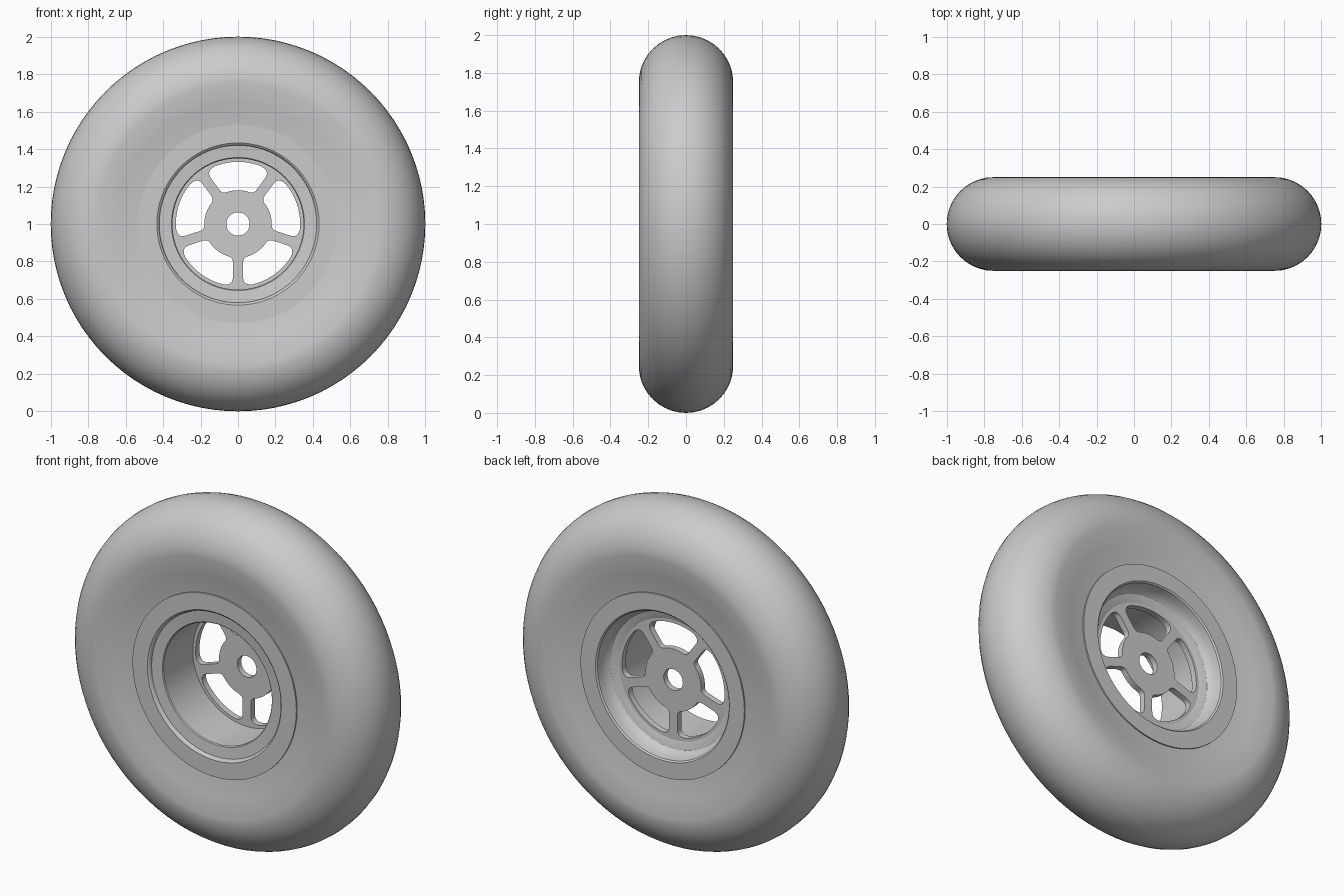
import bpy, bmesh, math

if "Cube" in bpy.data.objects:
    bpy.data.objects.remove(bpy.data.objects["Cube"])

grey = bpy.data.materials.new("grey")
grey.diffuse_color = (0.6, 0.6, 0.6, 1)
grey.use_nodes = True
grey.node_tree.nodes["Principled BSDF"].inputs["Base Color"].default_value = grey.diffuse_color


def lathe(name, profile, segments=96):
    """Revolve a closed (radius, y) profile about the wheel axle."""
    bm = bmesh.new()
    rings = []
    for i in range(segments):
        a = 2 * math.pi * i / segments
        rings.append([bm.verts.new((r * math.sin(a), y, 1 + r * math.cos(a))) for r, y in profile])
    n = len(profile)
    for i in range(segments):
        p, q = rings[i], rings[(i + 1) % segments]
        for j in range(n):
            k = (j + 1) % n
            bm.faces.new((p[j], p[k], q[k], q[j]))
    bmesh.ops.recalc_face_normals(bm, faces=bm.faces)
    mesh = bpy.data.meshes.new(name)
    bm.to_mesh(mesh)
    bm.free()
    obj = bpy.data.objects.new(name, mesh)
    bpy.context.collection.objects.link(obj)
    finish(obj)
    return obj


def finish(obj):
    obj.data.materials.clear()
    obj.data.materials.append(grey)
    bpy.ops.object.select_all(action='DESELECT')
    obj.select_set(True)
    bpy.context.view_layer.objects.active = obj
    bpy.ops.object.shade_smooth_by_angle(angle=math.radians(30))


# Tyre: round tread with slightly dished sidewalls
tread = [(0.75 + 0.25 * math.cos(math.radians(t)), 0.25 * math.sin(math.radians(t)))
         for t in range(-90, 91, 9)]
lathe("tyre", [(0.50, -0.207), (0.53, -0.21), (0.64, -0.228)] + tread
      + [(0.64, 0.228), (0.53, 0.21), (0.50, 0.207)])

# Rim: flat flanges, shallow front lip, straight barrel, deep rear lip
lathe("rim", [(0.53, -0.20), (0.53, -0.218), (0.433, -0.218), (0.425, -0.212), (0.42, -0.198),
              (0.355, -0.192), (0.35, -0.187), (0.35, 0.118), (0.36, 0.122), (0.395, 0.13),
              (0.412, 0.148), (0.42, 0.18), (0.425, 0.21), (0.433, 0.218), (0.53, 0.218),
              (0.53, 0.20)])


# Hub disc: flat outline with centre hole and five rounded windows
def circle(r, n):
    return [(r * math.cos(2 * math.pi * i / n), r * math.sin(2 * math.pi * i / n)) for i in range(n)]


def window(mid, r_in=0.18, r_out=0.332, half_spoke=0.027, round_r=0.04):
    def at(r, off):
        return (r * math.cos(mid + off), r * math.sin(mid + off))

    def edge(r):
        return math.radians(36) - math.asin(half_spoke / r)

    def corner(p, c, q):
        ts = [i / 6 for i in range(7)]
        return [tuple((1 - t) ** 2 * p[k] + 2 * t * (1 - t) * c[k] + t * t * q[k] for k in (0, 1))
                for t in ts]

    ao, ai = edge(r_out), edge(r_in)
    do, di = round_r * 1.4 / r_out, round_r * 0.7 / r_in
    ro, ri = r_out - round_r * 1.2, r_in + round_r * 0.7
    pts = [at(r_out, (ao - do) * (i / 5 - 1)) for i in range(1, 10)]
    pts += corner(at(r_out, ao - do), at(r_out, ao), at(ro, edge(ro)))
    pts += corner(at(ri, edge(ri)), at(r_in, ai), at(r_in, ai - di))
    pts += [at(r_in, (ai - di) * (1 - i / 4)) for i in range(1, 8)]
    pts += corner(at(r_in, di - ai), at(r_in, -ai), at(ri, -edge(ri)))
    pts += corner(at(ro, -edge(ro)), at(r_out, -ao), at(r_out, do - ao))
    return pts


curve = bpy.data.curves.new("hub_outline", 'CURVE')
curve.dimensions = '2D'
curve.fill_mode = 'BOTH'
curve.extrude = 0.018
outlines = [circle(0.352, 96), circle(0.062, 32)]
outlines += [window(math.radians(90 + 72 * k)) for k in range(5)]
for pts in outlines:
    s = curve.splines.new('POLY')
    s.points.add(len(pts) - 1)
    for p, (x, y) in zip(s.points, pts):
        p.co = (x, y, 0, 1)
    s.use_cyclic_u = True
hub = bpy.data.objects.new("hub_disc", curve)
bpy.context.collection.objects.link(hub)
hub.location = (0, 0.1, 1)
hub.rotation_euler = (math.pi / 2, 0, 0)
bpy.ops.object.select_all(action='DESELECT')
hub.select_set(True)
bpy.context.view_layer.objects.active = hub
bpy.ops.object.convert(target='MESH')
hub = bpy.context.view_layer.objects.active
bm = bmesh.new()
bm.from_mesh(hub.data)
bmesh.ops.remove_doubles(bm, verts=bm.verts, dist=0.0001)
bmesh.ops.recalc_face_normals(bm, faces=bm.faces)
bm.to_mesh(hub.data)
bm.free()
finish(hub)
